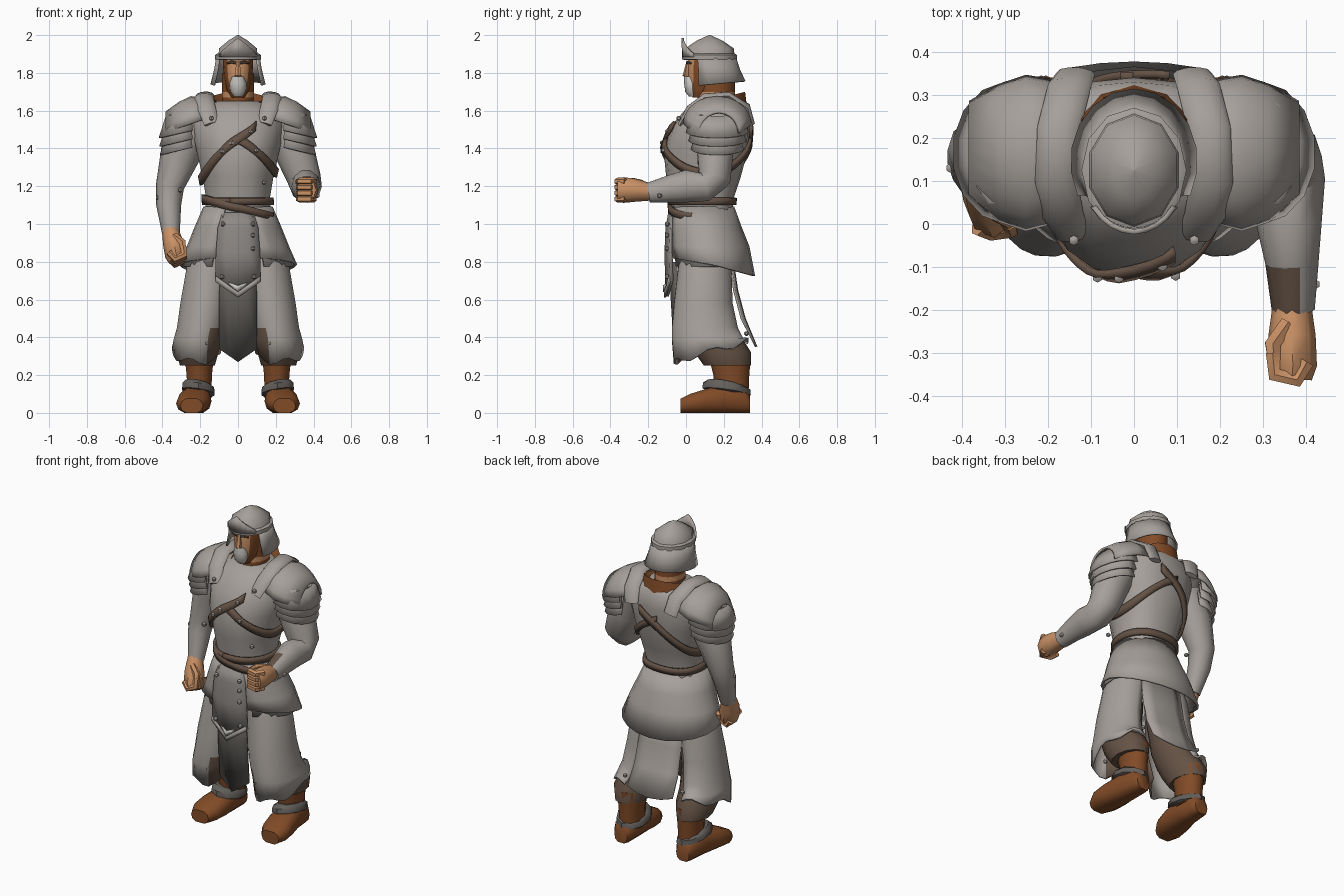
import bpy, bmesh
from math import sin, cos, pi, radians, copysign
from mathutils import Vector, Matrix

if "Cube" in bpy.data.objects:
    bpy.data.objects.remove(bpy.data.objects["Cube"])


def material(name, r, g, b):
    m = bpy.data.materials.new(name)
    m.use_nodes = True
    m.diffuse_color = (r, g, b, 1)
    bsdf = next(n for n in m.node_tree.nodes if n.type == 'BSDF_PRINCIPLED')
    bsdf.inputs["Base Color"].default_value = (r, g, b, 1)
    bsdf.inputs["Roughness"].default_value = 0.8
    return m


GREY = material("light grey", .38, .35, .325)
MID = material("mid grey", .27, .25, .235)
DARK = material("dark grey", .125, .115, .105)
STRAP = material("dark brown strap", .13, .085, .06)
LEATHER = material("red brown leather", .22, .07, .02)
SKIN = material("tan skin", .58, .28, .13)
PALE = material("pale trim", .6, .58, .55)
SIDES = (("left_", 1), ("right_", -1))
FLIP = Matrix.Scale(-1, 4, (1, 0, 0))


def loft(name, rows, mat, closed=True, caps=True, thick=0, M=None, second=None, rule=None):
    """Skin rows of points, smooth with crisp creases; rule(centre, normal) picks the second material."""
    bm = bmesh.new()
    vs = [[bm.verts.new(M @ Vector(p) if M else p) for p in r] for r in rows]
    n = len(rows[0])
    for a, b in zip(vs, vs[1:]):
        for j in range(n if closed else n - 1):
            q = (j + 1) % n
            bm.faces.new((a[j], a[q], b[q], b[j]))
    if closed and caps:
        bm.faces.new(vs[0])
        bm.faces.new(vs[-1])
    bmesh.ops.recalc_face_normals(bm, faces=bm.faces)
    for f in bm.faces:
        f.smooth = True
        if rule:
            f.material_index = int(rule(f.calc_center_median(), f.normal))
    for e in bm.edges:
        e.smooth = e.calc_face_angle(0) < radians(48)
    me = bpy.data.meshes.new(name)
    bm.to_mesh(me)
    bm.free()
    ob = bpy.data.objects.new(name, me)
    bpy.context.collection.objects.link(ob)
    me.materials.append(mat)
    if second:
        me.materials.append(second)
    if thick:
        s = ob.modifiers.new("thickness", 'SOLIDIFY')
        s.thickness, s.offset = thick, 0


def both(name, rows, mat, **kw):
    for side, s in SIDES:
        loft(side + name, rows, mat, M=None if s > 0 else FLIP, **kw)


def arc(cx, cy, rx, ry, z, n=12, a0=0, a1=360):
    """Ring from the front (-y) turning to +x; z may be a function of the angle."""
    full = a1 - a0 == 360
    angs = [radians(a0 + (a1 - a0) * i / (n if full else n - 1)) for i in range(n)]
    return [(cx + rx * sin(a), cy - ry * cos(a), z(a) if callable(z) else z) for a in angs]


def tube(path, n=10, ref=(1, 0, 0)):
    """Rings across a path of (x, y, z, half width, half depth)."""
    P = [Vector(p[:3]) for p in path]
    rows = []
    for i, p in enumerate(path):
        t = (P[min(i + 1, len(P) - 1)] - P[max(i - 1, 0)]).normalized()
        u = Vector(ref)
        u = (u - t * u.dot(t)).normalized()
        v = t.cross(u)
        angs = [2 * pi * j / n for j in range(n)]
        rows.append([P[i] + u * p[3] * cos(a) + v * p[-1] * sin(a) for a in angs])
    return rows


def rivet(x, y, z):
    loft("rivet", [arc(x, y, r, r, z + h, 6) for h, r in ((-.012, .004), (-.006, .012), (.006, .012), (.012, .004))], GREY)


# Torso: z, half width, front y, back y
BODY = [(1.03, .185, -.07, .25), (1.13, .17, -.08, .25), (1.25, .19, -.105, .29), (1.4, .225, -.12, .33),
        (1.53, .25, -.07, .34), (1.61, .21, .0, .33), (1.65, .13, .05, .3)]


def body(z, a, off=0):
    z = min(max(z, BODY[0][0]), BODY[-1][0])
    i = next(i for i in range(len(BODY) - 1) if z <= BODY[i + 1][0])
    lo, hi = BODY[i], BODY[i + 1]
    f = (z - lo[0]) / (hi[0] - lo[0])
    w, y0, y1 = (lo[k] + f * (hi[k] - lo[k]) for k in (1, 2, 3))
    bend = lambda v, p: copysign(abs(v) ** p, v)
    front = 1.15 if cos(a) > 0 else .8
    return ((w + off) * bend(sin(a), .85), (y0 + y1) / 2 - ((y1 - y0) / 2 + off) * bend(cos(a), front), z)


turns = [2 * pi * i / 36 for i in range(36)]
loft("tunic", [[body(r[0], a) for a in turns[::2]] for r in BODY], GREY)


def belt(name, height, width, a0, a1, off=.008):
    angs = [radians(a0 + (a1 - a0) * i / 36) for i in range(37)]
    loft(name, [[body(height(a) + d * width / 2, a, off) for d in (-1, 1)] for a in angs], STRAP, closed=False, thick=.018)


# Forked chest straps, waist belt and slung belt
belt("chest_strap_one", lambda a: 1.45 + .22 * sin(a), .05, -195, 18, .012)
belt("chest_strap_two", lambda a: 1.45 - .18 * sin(a), .046, 0, 185)
belt("waist_belt", lambda a: 1.12, .038, -10, 350)
belt("slung_belt", lambda a: 1.085 - .05 * sin(a), .042, -85, 68, .012)

# Collar and neck
loft("collar", [arc(0, .17, .16, .155, 1.6), arc(0, .175, .138, .138, lambda a: 1.665 - .035 * cos(a)),
                arc(0, .17, .09, .1, 1.63)], LEATHER)
loft("neck", [arc(0, .16, .085, .1, z) for z in (1.58, 1.67, 1.7, 1.8)], LEATHER, second=SKIN,
     rule=lambda c, n: 1.67 < c.z < 1.7)

# Head with bare face
loft("head", [arc(0, cy, rx, ry, z, 16) for z, cy, rx, ry in
              ((1.67, .07, .035, .035), (1.71, .09, .06, .075), (1.78, .11, .075, .1), (1.84, .115, .08, .105),
               (1.9, .12, .08, .1))], LEATHER, second=SKIN, rule=lambda c, n: n.y < -.55 and c.z > 1.7)
loft("nose", [arc(0, y, w, d, z, 6) for z, y, w, d in
              ((1.775, .008, .012, .012), (1.785, .002, .02, .02), (1.86, .012, .01, .01))], SKIN)
loft("beard", [arc(0, y, w, d, z, 8) for z, y, w, d in
               ((1.675, .035, .022, .02), (1.7, .03, .04, .034), (1.745, .028, .046, .038), (1.782, .02, .03, .03))], PALE)
both("eyebrow", tube([(.012, .006, 1.852, .007), (.035, .01, 1.858, .008), (.058, .026, 1.85, .005)], 6, (0, 0, 1)), STRAP)

# Helmet: bowl, rim, neck guard, raised visor
loft("helmet_bowl", [arc(0, .125, rx, ry, z, 10) for z, rx, ry in
                     ((1.87, .112, .135), (1.93, .105, .128), (1.972, .052, .066), (2, .004, .004))], GREY)
loft("helmet_rim", [arc(0, .125, .11 + d, .133 + d, z) for z, d in
                    ((1.868, 0), (1.872, .012), (1.895, .012), (1.902, 0))], GREY)
loft("neck_guard", [arc(0, cy, rx, ry, z, 13, 62, 298) for cy, rx, ry, z in
                    ((.125, .113, .135, 1.88), (.135, .122, .145, 1.82),
                     (.145, .143, .165, lambda a: 1.74 - .015 * cos(a)))], GREY, closed=False, thick=.01)
loft("raised_visor", [arc(0, .12, .118, .135, 1.885, 9, -55, 55),
                      arc(0, .115, .112, .133, lambda a: 1.985 - .085 * abs(a), 9, -55, 55)],
     GREY, closed=False, thick=.012)

# Shoulder armour: cap, overlapping plates, padded shoulder band
tilt = [pi * i / 10 for i in range(11)]
both("shoulder_cap", [[(x, y - r * cos(t), z + h * sin(t)) for t in tilt] for x, y, r, z, h in
                      ((.16, .17, .155, 1.56, .1), (.25, .165, .175, 1.53, .14), (.31, .165, .155, 1.51, .13),
                       (.38, .175, .105, 1.48, .11))], GREY, closed=False, thick=.014)
for k in range(3):
    both("shoulder_plate_%d" % (k + 1),
         [arc(.285, .165, r, r + .03 - .01 * k, lambda a, h=h: h + .03 * (1 - sin(a)), 10, -20, 200)
          for r, h in ((.095, 1.57 - .05 * k), (.133 - .003 * k, 1.455 - .045 * k))], GREY, closed=False, thick=.01)
both("shoulder_band", tube([(.14, -.03, 1.53, .04, .012), (.165, .02, 1.61, .048, .02), (.18, .1, 1.67, .05, .022),
                            (.175, .22, 1.68, .05, .022), (.15, .32, 1.62, .05, .022), (.135, .35, 1.53, .045, .015)]), GREY)

# Sleeves: left forearm reaches forward, right arm hangs
loft("left_sleeve", tube([(.24, .17, 1.53, .1), (.305, .155, 1.37, .105, .1), (.35, .15, 1.24, .09), (.36, .1, 1.195, .084, .08),
                          (.36, 0, 1.2, .076, .09), (.367, -.09, 1.185, .062, .075), (.37, -.2, 1.165, .05, .055)]),
     GREY, second=STRAP, rule=lambda c, n: c.y < -.12 and n.z > .2 and n.x < .5)
loft("right_sleeve", tube([(-.24, .17, 1.53, .1), (-.305, .17, 1.37, .107, .1), (-.36, .17, 1.2, .075),
                           (-.367, .14, 1.1, .066), (-.355, .09, .95, .047)]), GREY)


def fist(side, M):
    palm = [(0, .02, 0, .044), (0, -.06, .01, .055, .06), (.002, -.13, .012, .056, .068), (0, -.16, .012, .046, .06)]
    loft(side + "palm", tube(palm, 8), SKIN, M=M)
    for i in range(4):
        z = .058 - .031 * i
        path = [(.035, -.12, z, .019), (.012, -.162, z, .02), (-.04, -.15, z, .02), (-.045, -.1, z, .018)]
        loft(side + "finger_%d" % (i + 1), tube(path, 6, (0, 0, 1)), SKIN, M=M)
    loft(side + "thumb", tube([(-.01, -.03, .045, .02), (-.045, -.08, .055, .021), (-.04, -.135, .055, .015)], 6, (0, 0, 1)),
         SKIN, M=M)


fist("left_", Matrix.Translation((.367, -.2, 1.168)))
fist("right_", Matrix.Translation((-.355, .085, .95)) @ Matrix.Rotation(radians(72), 4, 'X')
     @ Matrix.Rotation(radians(12), 4, 'Z') @ FLIP)

# Hip skirt, open at the front, with an under layer
loft("hip_skirt", [arc(0, cy, rx, ry, z, 19, 22, 338) for cy, rx, ry, z in
                   ((.085, .178, .165, 1.09), (.1, .225, .19, .98), (.12, .265, .21, .88),
                    (.14, .308, .22, lambda a: .785 + .035 * cos(a) - .025 * max(-cos(a), 0)))],
     GREY, closed=False, thick=.012)
loft("under_skirt", [arc(0, cy, rx, ry, z, 14, 28, 332) for cy, rx, ry, z in
                     ((.11, .24, .195, .92), (.135, .295, .21, .775))], MID, closed=False, thick=.01)

# Legs: dark trousers under loose leg wraps with a slit at the back
both("trouser", [arc(cx, cy, rx, ry, z) for z, cx, cy, rx, ry in
                 ((.68, .15, .095, .105, .115), (.5, .185, .11, .108, .13), (.4, .205, .15, .108, .145),
                  (.32, .215, .195, .112, .15), (.25, .215, .22, .092, .125))], STRAP)
hem = lambda a: .325 - .055 * cos(a) + .018 * sin(5 * a)
both("leg_wrap", [arc(cx, cy, rx, ry, z, 18, -65, 188) for z, cx, cy, rx, ry in
                  ((.92, .11, .1, .1, .115), (.78, .145, .1, .12, .135), (.58, .172, .092, .128, .15),
                   (.45, .193, .1, .125, .17), (.39, .207, .115, .128, .185), (hem, .215, .135, .13, .195))],
     GREY, closed=False, thick=.012, second=STRAP, rule=lambda c, n: abs(c.x) < .155 and c.z < .5 and c.y < .1)
loft("coat_tail", [[(w * t, y - .015 * t * t, z + d * t * t) for t in (-1, -.5, 0, .5, 1)] for w, y, z, d in
                   ((.14, .24, .85, 0), (.145, .27, .65, 0), (.15, .31, .5, 0), (.155, .372, .35, .03))],
     GREY, closed=False, thick=.012)


# Front cloth, apron and pale chevron
def panel(name, rows, mat, thick=.012):
    loft(name, [[(w * t, y + .025 * abs(t), z + d * abs(t)) for t in (-1, -.5, 0, .5, 1)] for w, y, z, d in rows],
         mat, closed=False, thick=thick)


panel("front_cloth", [(.09, -.075, .8, 0), (.1, -.075, .6, 0), (.1, -.055, .27, .07)], DARK)
panel("apron", [(.08, -.085, 1.06, 0), (.105, -.1, .98, 0), (.115, -.105, .85, 0), (.12, -.1, .615, .085)], MID, .018)
panel("apron_hem", [(.118, -.113, .64, .085), (.12, -.111, .61, .085)], GREY, .008)
panel("chevron", [(.055, -.118, .675, .018), (.05, -.118, .64, .045)], PALE, .008)

# Boots and ankle cuffs
both("boot_foot", [[(cx + w * cos(a), y, h * (.5 + .5 * max(-1, min(1, 1.25 * sin(a))))) for a in turns[::3]]
                   for y, cx, w, h in ((.34, .215, .045, .09), (.31, .215, .065, .13), (.2, .22, .075, .15),
                                       (.1, .23, .09, .125), (.02, .24, .088, .1), (-.03, .245, .06, .075))], LEATHER)
both("boot_shaft", [arc(.205, cy, rx, ry, z, 10) for z, cy, rx, ry in
                    ((.08, .24, .068, .09), (.2, .24, .07, .095), (.32, .23, .085, .115))], LEATHER)
both("ankle_cuff", [arc(.21, .215, rx, ry, lambda a, z=z: z + .018 * cos(a) + .014 * sin(a), 10) for z, rx, ry in
                    ((.1, .07, .1), (.112, .09, .128), (.142, .088, .125), (.158, .07, .1))], DARK)

# Rivets
for s in (1, -1):
    for x, y, z in ((.14, -.038, 1.56), (.085, -.1, .72), (.08, -.1, 1), (.17, -.055, .37), (.2, .32, .42)):
        rivet(s * x, y, z)
for z in (.87, .94):
    rivet(.08, -.1, z)
for a, z in ((.2, 1.49), (.35, 1.39), (-.3, 1.385), (-.1, 1.43), (.7, 1.22)):
    rivet(*body(z, a, .018))
for x, y, z in ((-.425, .13, 1.14), (-.305, .1, 1.18), (.42, -.14, 1.15)):
    rivet(x, y, z)
